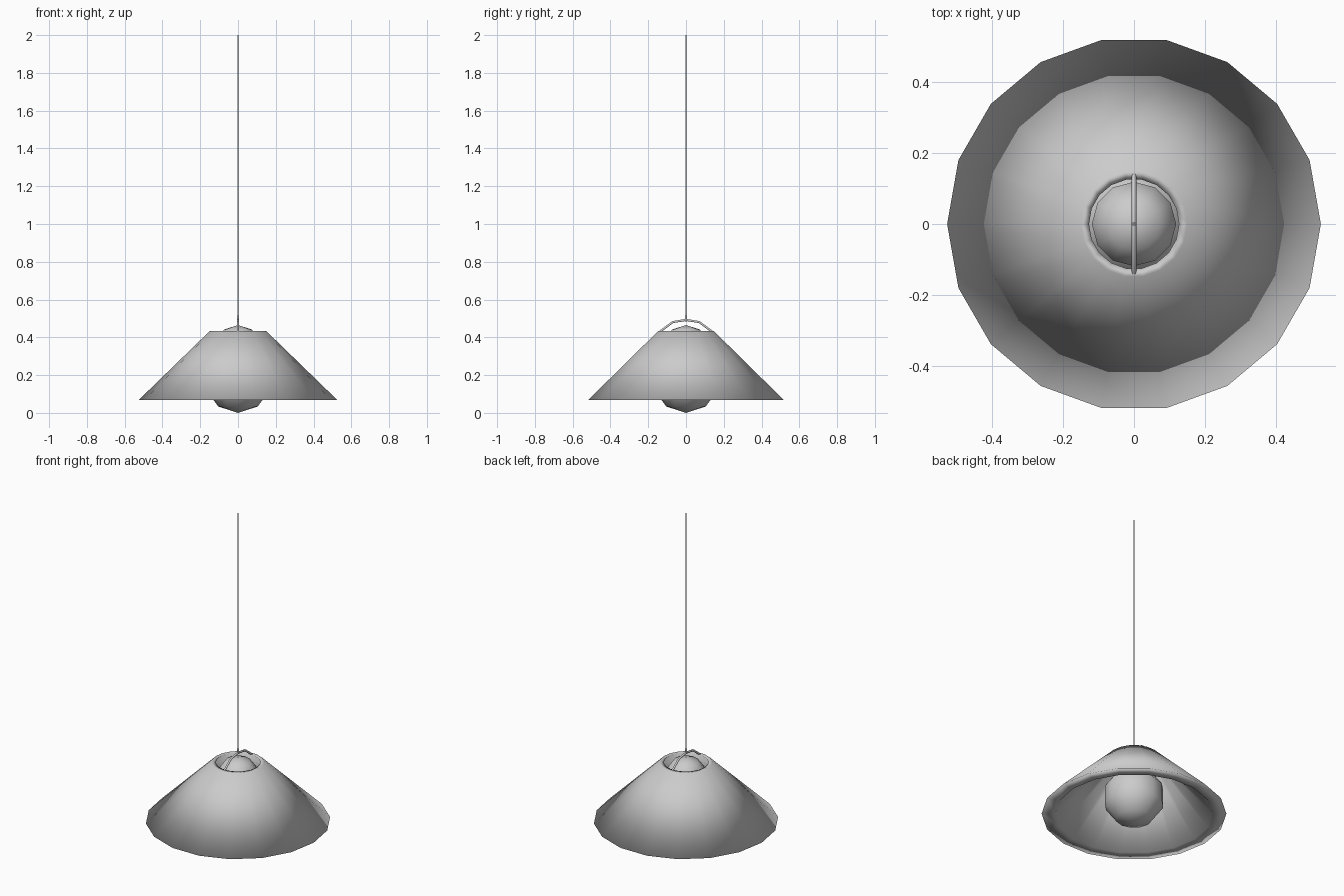
import bpy, bmesh, math

if "Cube" in bpy.data.objects:
    bpy.data.objects.remove(bpy.data.objects["Cube"])


def lathe(name, profile, sides, closed=False):
    """Revolve (radius, z) points about z; zero-radius points become poles."""
    bm = bmesh.new()
    rings = []
    for r, z in profile:
        if r == 0:
            rings.append([bm.verts.new((0, 0, z))] * sides)
        else:
            rings.append([bm.verts.new((r * math.cos(math.tau * i / sides),
                                        r * math.sin(math.tau * i / sides), z))
                          for i in range(sides)])
    pairs = list(zip(rings, rings[1:]))
    if closed:
        pairs.append((rings[-1], rings[0]))
    for a, b in pairs:
        for i in range(sides):
            j = (i + 1) % sides
            bm.faces.new(dict.fromkeys((a[i], a[j], b[j], b[i])))
    bmesh.ops.recalc_face_normals(bm, faces=bm.faces)
    mesh = bpy.data.meshes.new(name)
    bm.to_mesh(mesh)
    bm.free()
    mesh.shade_smooth()
    obj = bpy.data.objects.new(name, mesh)
    bpy.context.collection.objects.link(obj)
    return obj


def globe(name, radius, centre_z, bands=5, sides=12):
    """Low-poly ball with a few latitude bands."""
    steps = [math.pi * k / bands for k in range(1, bands)]
    ring = [(radius * math.sin(a), centre_z - radius * math.cos(a)) for a in steps]
    return lathe(name, [(0, centre_z - radius)] + ring + [(0, centre_z + radius)], sides)


def rod(name, points, radius):
    """Thin tube along a path."""
    curve = bpy.data.curves.new(name, 'CURVE')
    curve.dimensions = '3D'
    curve.bevel_depth = radius
    curve.bevel_resolution = 1
    curve.use_fill_caps = True
    spline = curve.splines.new('POLY')
    spline.points.add(len(points) - 1)
    for p, co in zip(spline.points, points):
        p.co = (*co, 1)
    obj = bpy.data.objects.new(name, curve)
    bpy.context.collection.objects.link(obj)
    return obj


# Conical shell with flat top and wide bottom rim, smooth all over
lathe("lamp_shade", [(0.527, 0.067), (0.15, 0.433), (0.127, 0.433), (0.45, 0.067)], 18, closed=True)

# Bulb below and smaller socket dome above it
globe("bulb", 0.178, 0.178)
globe("socket_dome", 0.125, 0.34)

# Arched bracket across the top opening
half = [(0.138, 0.43), (0.07, 0.481)]
arch = [(0, -y, z) for y, z in half] + [(0, 0, 0.492)] + [(0, y, z) for y, z in reversed(half)]
rod("bracket", arch, 0.0065)

# Cord grip and hanging cord
rod("cord_grip", [(0, 0, 0.485), (0, 0, 0.517)], 0.006)
rod("cord", [(0, 0, 0.5), (0, 0, 2.0)], 0.003)
